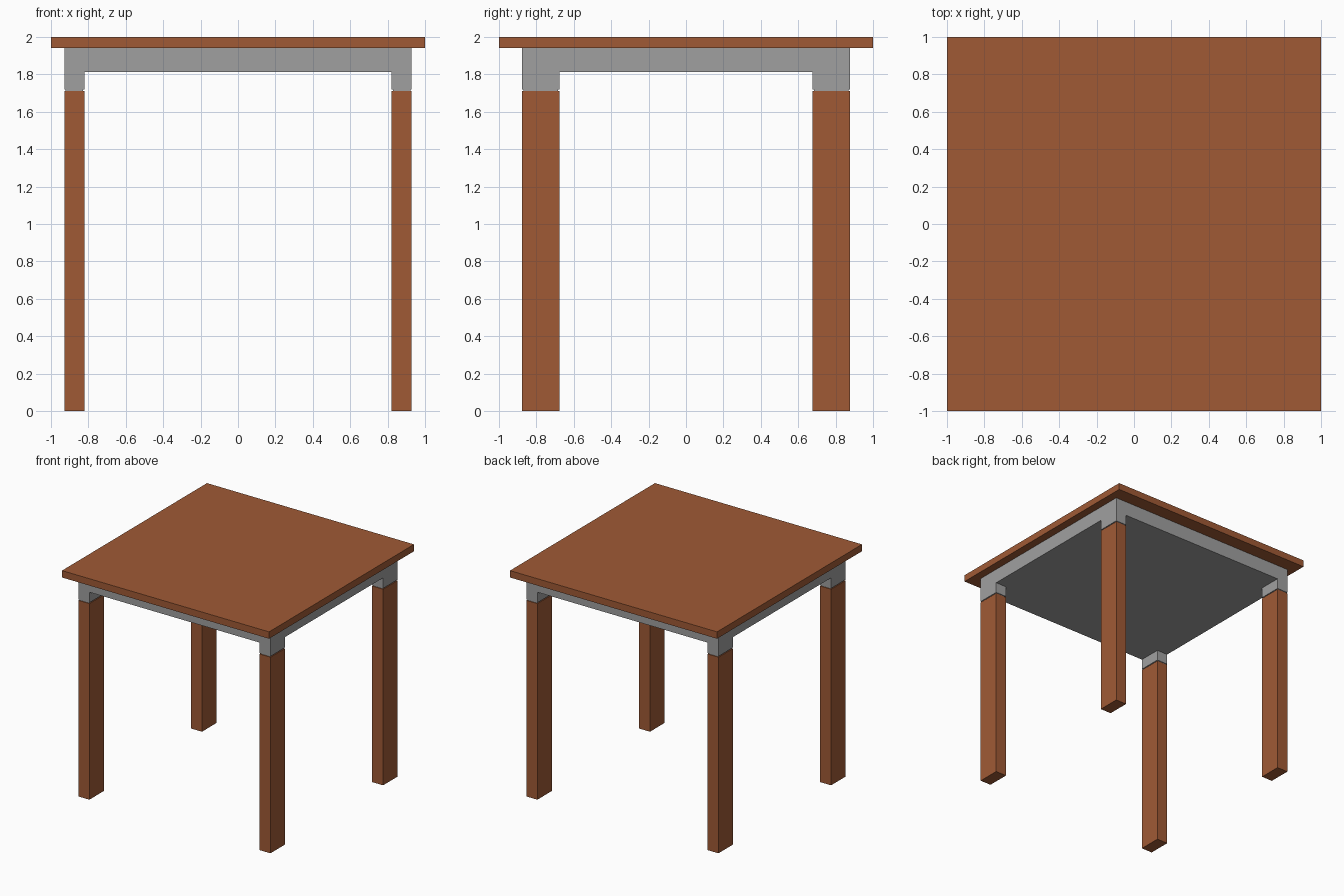
import bpy

if "Cube" in bpy.data.objects:
    bpy.data.objects.remove(bpy.data.objects["Cube"])


def material(name, color):
    m = bpy.data.materials.new(name)
    m.diffuse_color = (*color, 1.0)
    m.use_nodes = True
    m.node_tree.nodes["Principled BSDF"].inputs["Base Color"].default_value = m.diffuse_color
    return m


wood = material("brown wood", (0.35, 0.102, 0.036))
metal = material("grey metal", (0.35, 0.35, 0.35))


def box(name, lo, hi, mat):
    """Box spanning two opposite corners."""
    bpy.ops.mesh.primitive_cube_add(size=1, location=[(a + b) / 2 for a, b in zip(lo, hi)])
    ob = bpy.context.object
    ob.name = name
    ob.scale = [b - a for a, b in zip(lo, hi)]
    bpy.ops.object.transform_apply(location=False, rotation=False, scale=True)
    ob.data.materials.append(mat)
    return ob


# Table top and the solid frame under it
box("table_top", (-1, -1, 1.94), (1, 1, 2), wood)
box("frame", (-0.928, -0.877, 1.812), (0.928, 0.877, 1.94), metal)

# Four corners: frame bracket, narrow neck groove, leg
X0, X1, Y0, Y1, INSET = 0.822, 0.928, 0.677, 0.877, 0.007
for side, sx in (("left", -1), ("right", 1)):
    for end, sy in (("front", -1), ("back", 1)):
        def corner_box(part, z0, z1, mat, inset=0.0):
            xs = sorted((sx * (X0 + inset), sx * (X1 - inset)))
            ys = sorted((sy * (Y0 + inset), sy * (Y1 - inset)))
            box(f"{end}_{side}_{part}", (xs[0], ys[0], z0), (xs[1], ys[1], z1), mat)

        corner_box("bracket", 1.72, 1.812, metal)
        corner_box("neck", 1.712, 1.72, metal, INSET)
        corner_box("leg", 0, 1.712, wood)
